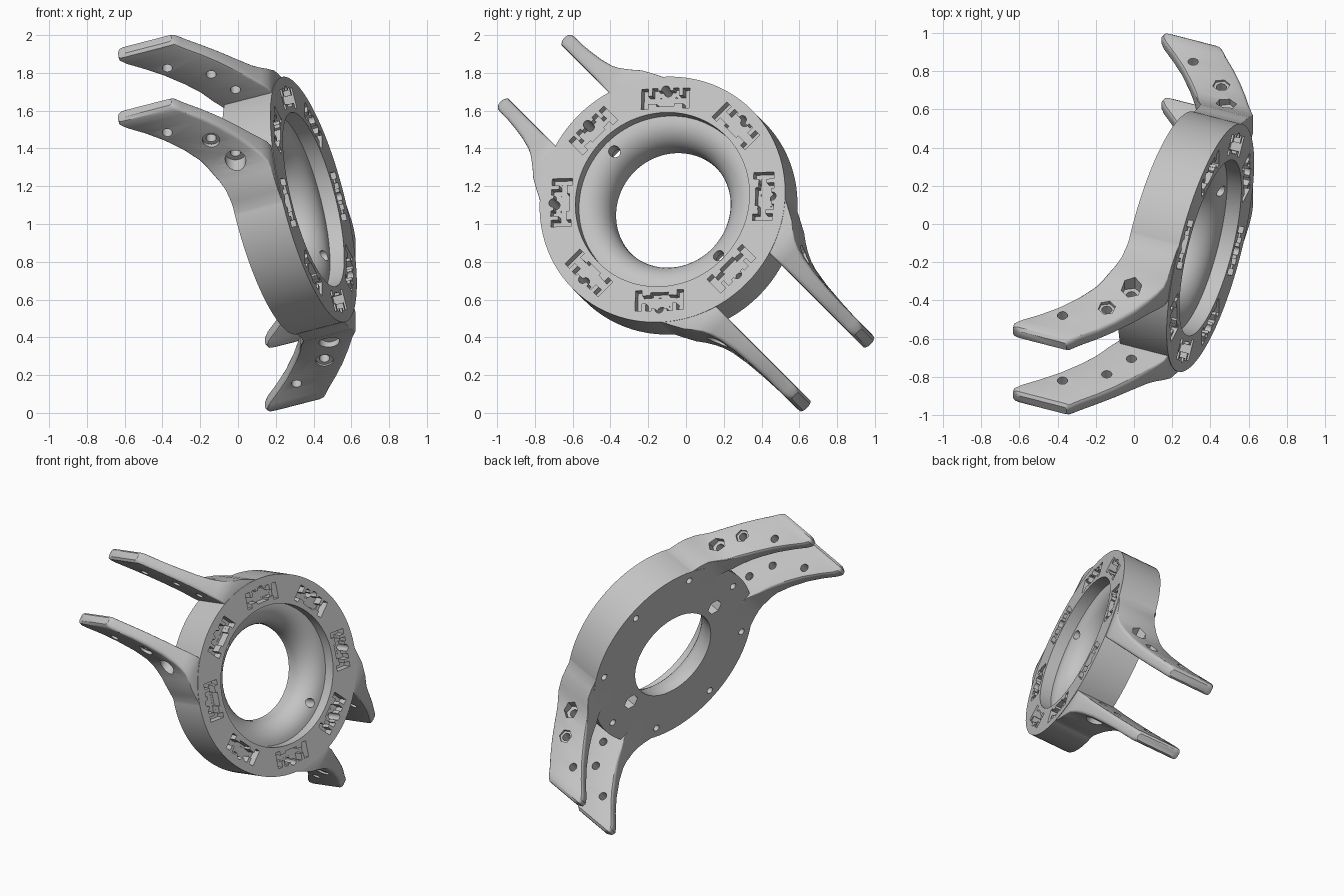
import bpy, bmesh
from math import sin, cos, pi, radians
from mathutils import Matrix, Vector

cube = bpy.data.objects.get("Cube")
if cube:
    bpy.data.objects.remove(cube, do_unlink=True)

grey = bpy.data.materials.new("light grey plastic")
grey.use_nodes = True
grey.diffuse_color = (0.55, 0.55, 0.55, 1)
grey.node_tree.nodes["Principled BSDF"].inputs["Base Color"].default_value = grey.diffuse_color

# Ring frame: X is the ring axis, Y runs across each arm pair, Z points at the arms
TILT, H = radians(20), 0.5 ** 0.5
axis = Vector((cos(TILT), -sin(TILT) * H, sin(TILT) * H))
side = Vector((0, H, H))
out = axis.cross(side)
FRAME = Matrix((axis, side, out)).transposed().to_4x4()
FRAME.translation = (0.40, -0.125, 1.13)

RADIUS, DEPTH = 0.67, 0.27
ALONG_Y = Matrix.Rotation(pi / 2, 4, 'X')
ALONG_X = Matrix.Rotation(pi / 2, 4, 'Y')


def make_object(name, bm):
    bmesh.ops.recalc_face_normals(bm, faces=bm.faces[:])
    mesh = bpy.data.meshes.new(name)
    bm.to_mesh(mesh)
    bm.free()
    mesh.materials.append(grey)
    obj = bpy.data.objects.new(name, mesh)
    obj.matrix_world = FRAME
    bpy.context.collection.objects.link(obj)
    return obj


def loft(bm, loops, closed):
    """Skin a list of point loops; cap the ends unless closed."""
    rows = [[bm.verts.new(p) for p in loop] for loop in loops]
    pairs = list(zip(rows, rows[1:])) + ([(rows[-1], rows[0])] if closed else [])
    for a, b in pairs:
        for i in range(len(a)):
            j = (i + 1) % len(a)
            bm.faces.new((a[i], a[j], b[j], b[i]))
    if not closed:
        bm.faces.new(rows[0])
        bm.faces.new(rows[-1])


def cylinder(bm, pos, radius, length, turn, sides=24):
    bmesh.ops.create_cone(bm, cap_ends=True, segments=sides, radius1=radius, radius2=radius,
                          depth=length, matrix=Matrix.Translation(pos) @ turn)


def box(bm, pos, size, turn):
    bmesh.ops.create_cube(bm, size=1, matrix=turn @ Matrix.Translation(pos)
                          @ Matrix.Diagonal((*size, 1)))


# Ring with a stepped recess and a bell-mouthed centre hole
def build_ring():
    profile = [(0.475, 0), (RADIUS, 0), (RADIUS, -DEPTH), (0.32, -DEPTH)]
    for i in range(11):
        t = i / 10 * pi / 2
        profile.append((0.46 - 0.14 * cos(t), -0.23 + 0.15 * sin(t)))
    profile.append((0.475, -0.08))
    bm = bmesh.new()
    n = 96
    loft(bm, [[(a, r * cos(2 * pi * k / n), r * sin(2 * pi * k / n)) for r, a in profile]
              for k in range(n)], True)
    return make_object("ring_body", bm)


# Arm: rounded sections (distance, back, front, outer side, edge radius)
RUNGS = [
    (0.48, -0.268, -0.003, 0.465, 0.003), (0.54, -0.268, -0.003, 0.436, 0.003),
    (0.60, -0.275, -0.003, 0.405, 0.004), (0.64, -0.295, -0.004, 0.373, 0.006),
    (0.68, -0.32, -0.010, 0.346, 0.010), (0.72, -0.34, -0.032, 0.326, 0.015),
    (0.765, -0.365, -0.06, 0.311, 0.02), (0.85, -0.425, -0.11, 0.295, 0.024),
    (0.95, -0.506, -0.18, 0.285, 0.024), (1.03, -0.585, -0.245, 0.28, 0.024),
    (1.10, -0.662, -0.31, 0.28, 0.024), (1.13, -0.685, -0.335, 0.28, 0.024),
    (1.155, -0.68, -0.355, 0.276, 0.024), (1.17, -0.65, -0.375, 0.262, 0.018),
]


def build_arm(name, sv, sr):
    bm = bmesh.new()
    loops = []
    for r, back, front, outer, c in RUNGS:
        inner = 0.2 if r < 1.16 else 0.214
        corners = [(front - c, outer - c), (back + c, outer - c),
                   (back + c, inner + c), (front - c, inner + c)]
        loop = []
        for q, (a, v) in enumerate(corners):
            for s in range(4):
                t = (q + s / 3) * pi / 2
                loop.append((a + c * cos(t), sv * (v + c * sin(t)), sr * r))
        loops.append(loop)
    loft(bm, loops, False)
    return make_object(name, bm)


# Arm holes: plain on the tip, counterbored near the ring (hex on one side)
def build_arm_cutter():
    bm = bmesh.new()
    for sr in (1, -1):
        for sv, sides in ((1, 6), (-1, 24)):
            for a, r, wide, start in ((-0.46, 1.0, 0, 0), (-0.258, 0.877, 0.046, 0.277),
                                      (-0.176, 0.725, 0.055, 0.27)):
                cylinder(bm, (a, sv * 0.32, sr * r), 0.027, 0.36, ALONG_Y)
                if wide:
                    cylinder(bm, (a, sv * (start + 0.1), sr * r), wide, 0.2, ALONG_Y, sides)
    return make_object("arm_hole_cutter", bm)


# Ring sockets: eight clip recesses with pin holes, two bolts with hex pockets
def build_ring_cutter():
    bm = bmesh.new()
    for k in range(8):
        turn = Matrix.Rotation(k * pi / 4, 4, 'X')
        for s in (1, -1):
            box(bm, (0, s * 0.113, 0.55), (0.12, 0.036, 0.11), turn)
            box(bm, (0, s * 0.058, 0.565), (0.121, 0.03, 0.085), turn)
        box(bm, (0, 0, 0.545), (0.122, 0.215, 0.042), turn)
        box(bm, (0, 0, 0.551), (0.119, 0.096, 0.086), turn)
        cylinder(bm, turn @ Vector((-0.13, 0, 0.597)), 0.023, 0.4, ALONG_X, 20)
    for sr in (1, -1):
        cylinder(bm, (-0.15, 0, sr * 0.415), 0.03, 0.4, ALONG_X)
        cylinder(bm, (-0.25, 0, sr * 0.415), 0.055, 0.15, ALONG_X, 6)
    return make_object("socket_cutter", bm)


ring = build_ring()
arms = [build_arm(f"{e}_{s}_arm", sv, sr) for e, sr in (("upper", 1), ("lower", -1))
        for s, sv in (("inner", 1), ("outer", -1))]
cutters = [build_arm_cutter(), build_ring_cutter()]

# Fuse the arms to the ring, then cut all openings
for helper in arms + cutters:
    mod = ring.modifiers.new(helper.name, 'BOOLEAN')
    mod.operation = 'DIFFERENCE' if helper in cutters else 'UNION'
    mod.solver = 'EXACT'
    mod.use_self = helper in cutters
    mod.object = helper
    helper.hide_render = True

bpy.context.view_layer.update()
deps = bpy.context.evaluated_depsgraph_get()
fused = bpy.data.meshes.new_from_object(ring.evaluated_get(deps))
ring.modifiers.clear()
ring.data = fused
fused.materials.clear()
fused.materials.append(grey)
for poly in fused.polygons:
    poly.material_index = 0
for helper in arms + cutters:
    bpy.data.objects.remove(helper, do_unlink=True)

ring.name = "ring_with_arms"
bpy.ops.object.select_all(action='DESELECT')
ring.select_set(True)
bpy.context.view_layer.objects.active = ring
bpy.ops.object.shade_smooth_by_angle(angle=radians(32))
